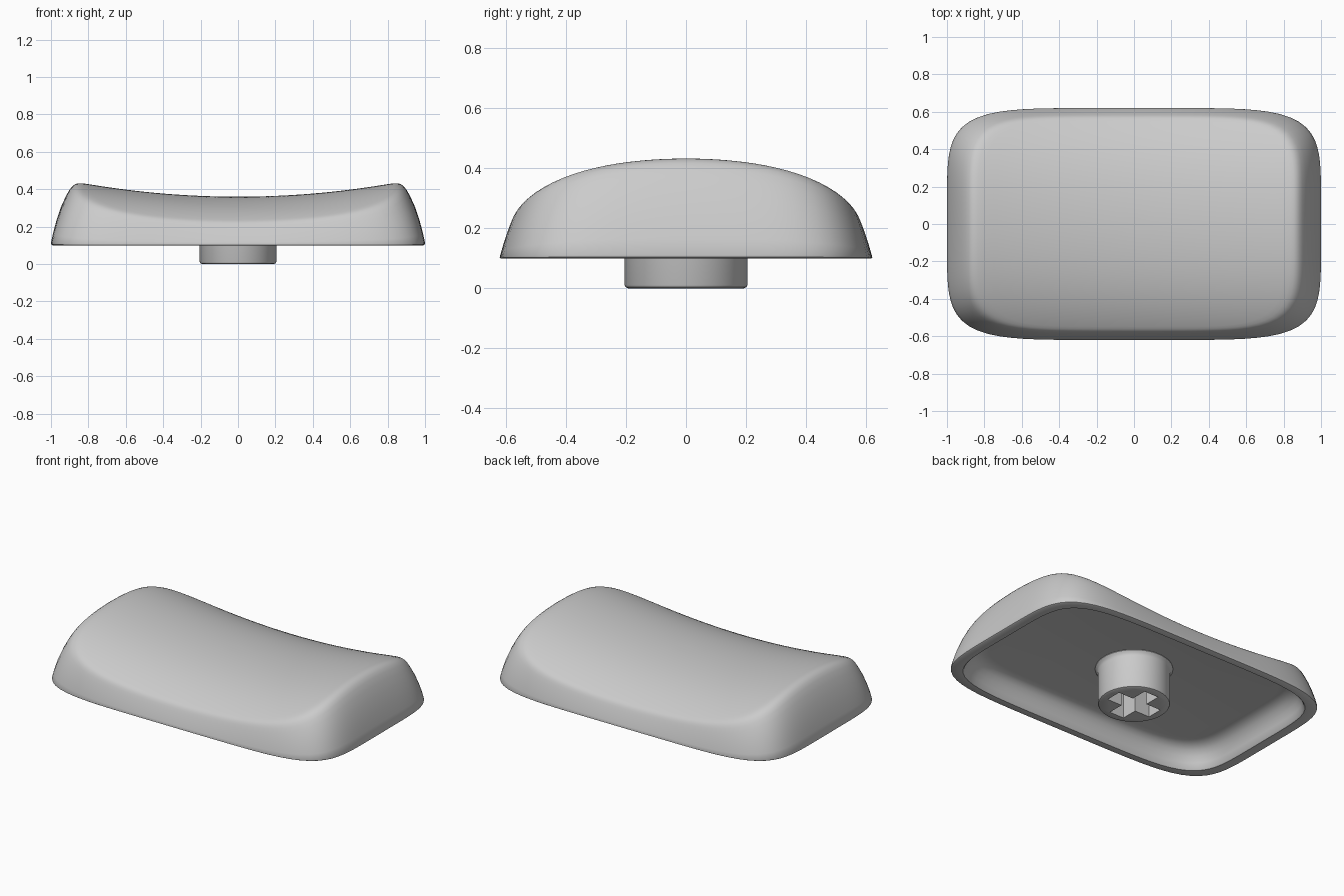
import bpy, bmesh, math

cube = bpy.data.objects.get("Cube")
if cube:
    bpy.data.objects.remove(cube, do_unlink=True)

SEG = 128
BASE = 0.1        # height of the skirt's lower edge
CEILING = 0.235   # flat underside of the cap

grey = bpy.data.materials.new("light grey plastic")
grey.use_nodes = True
grey.diffuse_color = (0.6, 0.6, 0.6, 1)
grey.node_tree.nodes["Principled BSDF"].inputs["Base Color"].default_value = (0.6, 0.6, 0.6, 1)


def top_height(x, y):
    """Saddle: dished along x, domed along y."""
    return 0.36 + 0.105 * x**2 - 0.3 * y**2 - 0.35 * y**4


def outline(a, b, n=5.5):
    """Rounded-rectangle ring of half sizes a and b."""
    pts = []
    for i in range(SEG):
        t = math.tau * i / SEG
        c, s = math.cos(t), math.sin(t)
        # even spacing by polar angle on a squircle
        r = (abs(c)**n + abs(s)**n) ** (-1 / n)
        pts.append((a * r * c, b * r * s))
    return pts


def loft(name, rings, angle):
    """Join closed rings of points and cap both ends."""
    bm = bmesh.new()
    loops = [[bm.verts.new(p) for p in ring] for ring in rings]
    for lo, hi in zip(loops, loops[1:]):
        for i in range(len(lo)):
            j = (i + 1) % len(lo)
            bm.faces.new((lo[i], lo[j], hi[j], hi[i]))
    bm.faces.new(loops[0])
    bm.faces.new(loops[-1])
    bmesh.ops.recalc_face_normals(bm, faces=bm.faces)
    mesh = bpy.data.meshes.new(name)
    bm.to_mesh(mesh)
    bm.free()
    mesh.materials.append(grey)
    ob = bpy.data.objects.new(name, mesh)
    bpy.context.collection.objects.link(ob)
    smooth(ob, angle)
    return ob


def smooth(ob, angle):
    bpy.ops.object.select_all(action="DESELECT")
    ob.select_set(True)
    bpy.context.view_layer.objects.active = ob
    bpy.ops.object.shade_smooth_by_angle(angle=math.radians(angle))


# Keycap shell: ceiling, inner wall, lower lip, outer wall, dished top
rings = []
for inset, z in [(0.20, CEILING), (0.17, 0.232), (0.14, 0.222), (0.115, 0.203),
                 (0.095, 0.175), (0.08, 0.14), (0.07, BASE + 0.006), (0.064, BASE)]:
    rings.append([(x, y, z) for x, y in outline(1 - inset, 0.62 - 0.045 - 0.75 * (inset - 0.064))])

wall = [(0.008, 0), (0.002, 0.012), (0, 0.035), (0.011, 0.18), (0.03, 0.38),
        (0.055, 0.59), (0.08, 0.755), (0.1, 0.865), (0.115, 0.925), (0.13, 0.963),
        (0.145, 0.984), (0.165, 0.996), (0.2, 1)]
for inset, f in wall:
    rings.append([(x, y, BASE + f * (top_height(x, y) - BASE))
                  for x, y in outline(1 - inset, 0.62 - 0.36 * inset)])

STEPS = 16
for k in range(1, STEPS):
    s = 1 - k / STEPS
    rings.append([(x, y, top_height(x, y)) for x, y in outline(0.8 * s, 0.548 * s)])
loft("keycap_shell", rings, 40)

# Round stem with a softened foot and a flared root
profile = [(0.193, 0), (0.201, 0.004), (0.205, 0.012), (0.205, 0.205),
           (0.209, 0.22), (0.22, 0.232), (0.22, 0.245)]
stem = loft("stem", [[(r * math.cos(math.tau * i / 64), r * math.sin(math.tau * i / 64), z)
                      for i in range(64)] for r, z in profile], 35)

# Cross-shaped socket cut into the stem
for w, d in [(0.306, 0.1), (0.1, 0.306)]:
    bpy.ops.mesh.primitive_cube_add(size=1, location=(0, 0, 0.08))
    cutter = bpy.context.object
    cutter.name = "socket_cutter"
    cutter.hide_render = True
    cutter.scale = (w, d, 0.28)
    cutter.data.materials.append(grey)
    bpy.context.view_layer.update()
    bpy.context.view_layer.objects.active = stem
    cut = stem.modifiers.new("socket", "BOOLEAN")
    cut.operation = "DIFFERENCE"
    cut.solver = "EXACT"
    cut.object = cutter
    bpy.ops.object.modifier_apply(modifier=cut.name)
    bpy.data.objects.remove(cutter, do_unlink=True)
smooth(stem, 35)
